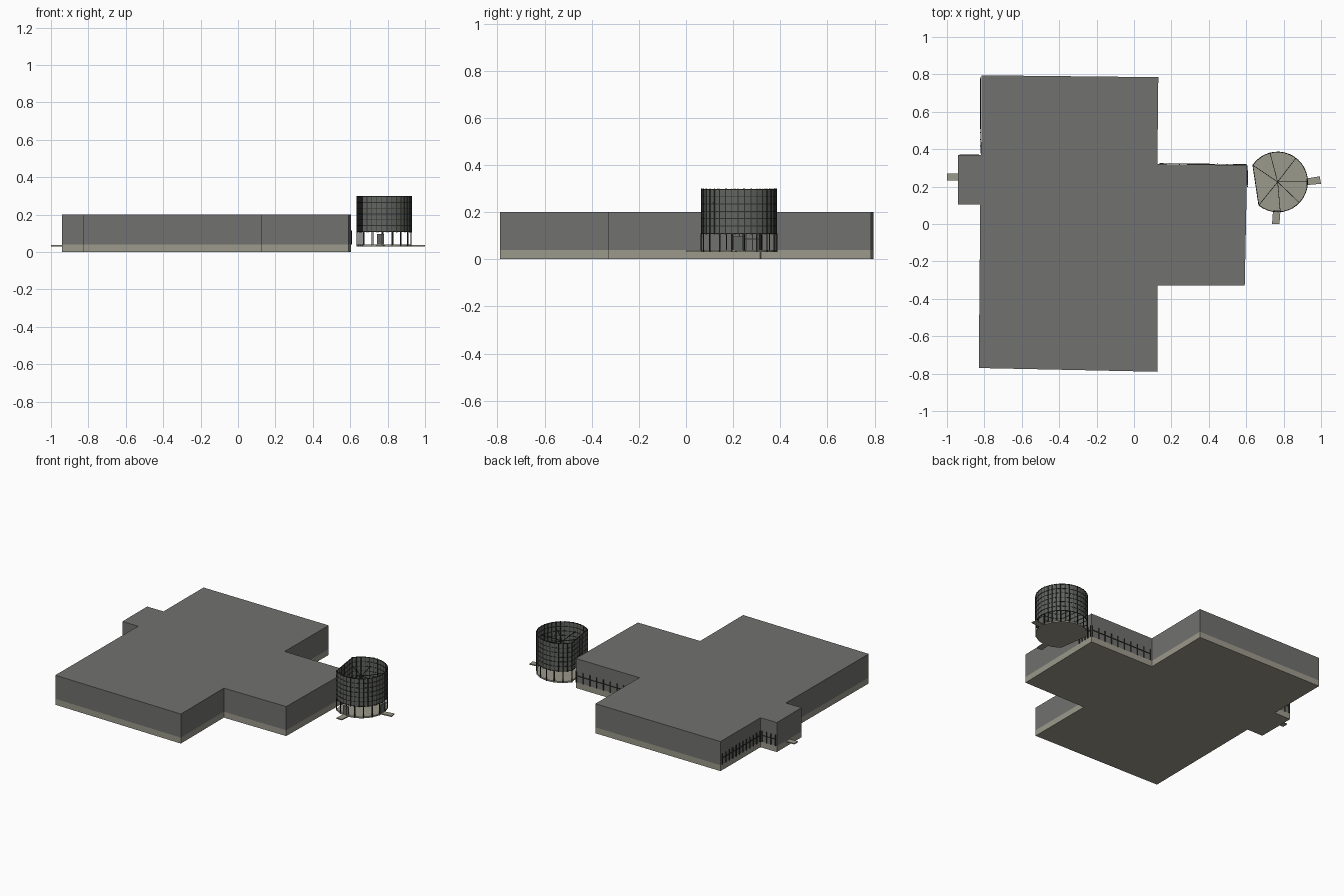
import bpy, bmesh, math
from mathutils import Vector

cube = bpy.data.objects.get("Cube")
if cube:
    bpy.data.objects.remove(cube)


def material(name, rgb):
    m = bpy.data.materials.new(name)
    m.use_nodes = True
    m.diffuse_color = (*rgb, 1)
    m.node_tree.nodes["Principled BSDF"].inputs["Base Color"].default_value = (*rgb, 1)
    return m


GREY = material("wall grey", (0.165, 0.165, 0.16))
BEIGE = material("plinth beige", (0.33, 0.32, 0.26))
PANEL = material("panel grey", (0.12, 0.13, 0.12))
DARK = material("frame dark", (0.03, 0.032, 0.027))


def finish(bm, name, mat):
    bmesh.ops.recalc_face_normals(bm, faces=bm.faces)
    mesh = bpy.data.meshes.new(name)
    bm.to_mesh(mesh)
    bm.free()
    mesh.materials.append(mat)
    ob = bpy.data.objects.new(name, mesh)
    bpy.context.collection.objects.link(ob)
    return ob


def prism(name, outline, z0, z1, mat):
    bm = bmesh.new()
    face = bm.faces.new([bm.verts.new((x, y, z0)) for x, y in outline])
    up = bmesh.ops.extrude_face_region(bm, geom=[face])["geom"]
    for v in up:
        if isinstance(v, bmesh.types.BMVert):
            v.co.z = z1
    return finish(bm, name, mat)


def bar(bm, a, b, w):
    """Square bar between two points."""
    a, b = Vector(a), Vector(b)
    geom = bmesh.ops.create_cube(bm, size=1)["verts"]
    rot = (b - a).to_track_quat('Z', 'Y')
    for v in geom:
        p = Vector((v.co.x * w, v.co.y * w, v.co.z * (b - a).length))
        v.co = rot @ p + (a + b) / 2


def lerp(a, b, t):
    return (a[0] + (b[0] - a[0]) * t, a[1] + (b[1] - a[1]) * t)


# Building: beige plinth below grey walls and flat roof
footprint = [(-0.83, -0.77), (0.125, -0.79), (0.125, -0.33), (0.592, -0.33),
             (0.605, 0.315), (0.125, 0.32), (0.13, 0.785), (-0.815, 0.795),
             (-0.817, 0.37), (-0.94, 0.37), (-0.94, 0.105), (-0.822, 0.105)]
prism("building_plinth", footprint, 0, 0.04, BEIGE)
prism("building_walls", footprint, 0.04, 0.2, GREY)

# Railings along some of the walls
bm = bmesh.new()
for a, b, n in [((-0.82, 0.78), (-0.822, 0.38), 11), ((-0.83, 0.373), (-0.93, 0.373), 3),
                ((0.14, 0.323), (0.6, 0.318), 9), ((0.608, 0.31), (0.606, 0.2), 4)]:
    for i in range(n + 1):
        p = lerp(a, b, i / n)
        bar(bm, (*p, 0.04), (*p, 0.115), 0.005)
    bar(bm, (*a, 0.085), (*b, 0.085), 0.004)
finish(bm, "wall_railings", DARK)

# Round tower with one flat side
CX, CY, R = 0.768, 0.225, 0.16
N = 28


def rim(t, r=R):
    a = math.radians(-129 + 275 * t)
    return (CX + r * math.cos(a), CY + r * math.sin(a))


arc = [rim(i / N) for i in range(N + 1)]
prism("tower_floor", arc, 0.03, 0.04, BEIGE)

# Thin wall panels all round, open at top and bottom
bm = bmesh.new()
low = [bm.verts.new((x, y, 0.11)) for x, y in arc]
high = [bm.verts.new((x, y, 0.298)) for x, y in arc]
for i in range(N + 1):
    j = (i + 1) % (N + 1)
    bm.faces.new((low[i], low[j], high[j], high[i]))
finish(bm, "tower_panels", PANEL)

# Lattice frame: uprights, rings and roof spokes
bm = bmesh.new()
loop = arc + [lerp(arc[-1], arc[0], k / 6) for k in range(1, 6)]
for i, p in enumerate(loop):
    bar(bm, (*p, 0.105), (*p, 0.3), 0.004)
    q = loop[(i + 1) % len(loop)]
    for k in range(7):
        z = 0.11 + k * 0.031
        bar(bm, (*p, z), (*q, z), 0.004)
for t in (0, 0.16, 0.31, 0.47, 0.66, 0.85, 1):
    bar(bm, (CX, CY, 0.24), (*rim(t), 0.24), 0.003)
finish(bm, "tower_lattice", DARK)

# Legs below the lattice
bm = bmesh.new()
for p in loop[::2]:
    bar(bm, (*p, 0.03), (*p, 0.11), 0.005)
finish(bm, "tower_legs", DARK)

# Doors and entry ramps
prism("front_door", [(0.742, 0.066), (0.78, 0.066), (0.78, 0.072), (0.742, 0.072)],
      0.04, 0.097, PANEL)
prism("side_door", [(0.922, 0.2), (0.928, 0.2), (0.928, 0.242), (0.922, 0.242)],
      0.04, 0.097, PANEL)
prism("front_ramp", [(0.738, 0.0), (0.778, 0.0), (0.783, 0.07), (0.743, 0.07)],
      0.03, 0.037, BEIGE)
prism("side_ramp", [(0.925, 0.208), (1.0, 0.215), (0.993, 0.255), (0.925, 0.244)],
      0.03, 0.037, BEIGE)
prism("building_ramp", [(-1.0, 0.232), (-0.935, 0.232), (-0.935, 0.27), (-1.0, 0.27)],
      0.029, 0.036, BEIGE)
